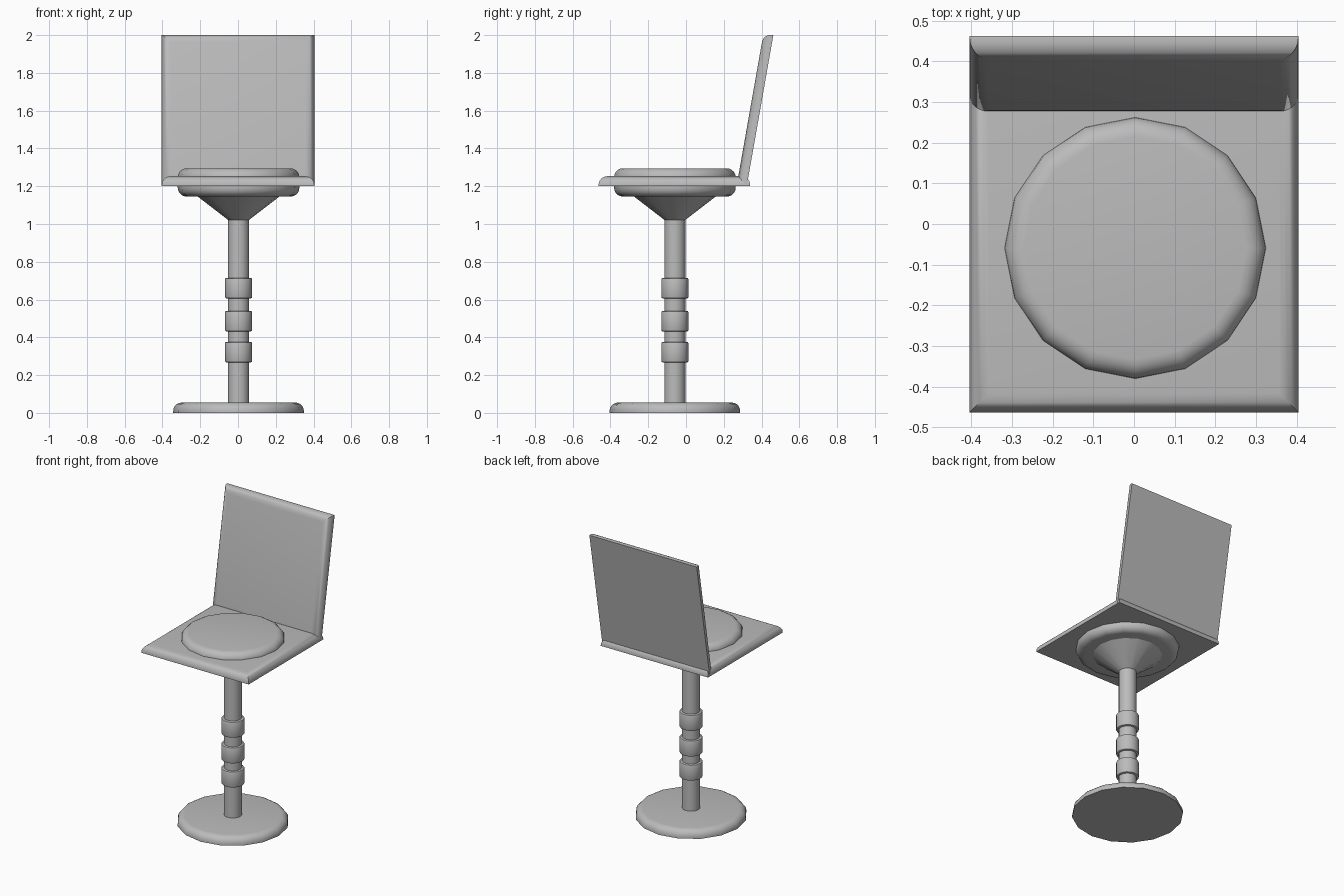
import bpy, bmesh, math
from mathutils import Matrix

if "Cube" in bpy.data.objects:
    bpy.data.objects.remove(bpy.data.objects["Cube"])

grey = bpy.data.materials.new("plain grey")
grey.diffuse_color = (0.5, 0.5, 0.5, 1)
grey.use_nodes = True
grey.node_tree.nodes["Principled BSDF"].inputs["Base Color"].default_value = grey.diffuse_color
CX, CY = 0.003, -0.059   # axis of the pedestal
SIDES = 16


def finish(name, bm):
    bmesh.ops.recalc_face_normals(bm, faces=bm.faces)
    mesh = bpy.data.meshes.new(name)
    bm.to_mesh(mesh)
    bm.free()
    obj = bpy.data.objects.new(name, mesh)
    bpy.context.collection.objects.link(obj)
    mesh.materials.append(grey)
    bpy.ops.object.select_all(action='DESELECT')
    bpy.context.view_layer.objects.active = obj
    obj.select_set(True)
    bpy.ops.object.shade_smooth_by_angle(angle=math.radians(35))
    return obj


def disc(name, r1, r2, z0, z1, round_top=0, round_bottom=0, segments=5):
    """Upright drum or cone whose rims can be rounded."""
    bm = bmesh.new()
    bmesh.ops.create_cone(bm, cap_ends=True, segments=SIDES, radius1=r1, radius2=r2,
                          depth=z1 - z0,
                          matrix=Matrix.Translation((CX, CY, (z0 + z1) / 2)))
    mid = (z0 + z1) / 2
    for amount, sign in ((round_top, 1), (round_bottom, -1)):
        if amount:
            rim = [e for e in bm.edges
                   if all(abs(v.co.z - (z1 if sign > 0 else z0)) < 1e-5 for v in e.verts)]
            bmesh.ops.bevel(bm, geom=rim, offset=amount, segments=segments,
                            profile=0.5, affect='EDGES')
    return finish(name, bm)


def panel(name, matrix):
    """Square slab, flat underneath, with the upper rim rounded."""
    w, d, t = 0.404, 0.803, 0.053
    bm = bmesh.new()
    bmesh.ops.create_cube(bm, size=1, matrix=Matrix.Translation((0, d / 2, t / 2))
                          @ Matrix.Diagonal((2 * w, d, t, 1)))
    rim = [e for e in bm.edges if all(v.co.z > t - 1e-5 for v in e.verts)]
    bmesh.ops.bevel(bm, geom=rim, offset=0.047, segments=6, profile=0.5, affect='EDGES')
    bmesh.ops.transform(bm, matrix=matrix, verts=bm.verts)
    return finish(name, bm)


# Pedestal
disc("base", 0.346, 0.346, 0, 0.055, round_top=0.045)
disc("column", 0.056, 0.056, 0.03, 1.04)
for i, z in enumerate((0.267, 0.431, 0.606)):
    disc(f"column_ring_{i + 1}", 0.072, 0.072, z, z + 0.109, 0.008, 0.008, 2)
disc("seat_support_cone", 0.056, 0.225, 1.022, 1.152)

# Round cushion showing above and below the seat
disc("round_cushion", 0.322, 0.322, 1.145, 1.295, 0.047, 0.047)

# Seat and leaning backrest
panel("seat", Matrix.Translation((0, -0.463, 1.2)))
panel("backrest", Matrix.Translation((0, 0.323, 1.209))
      @ Matrix.Rotation(math.radians(80), 4, 'X'))
